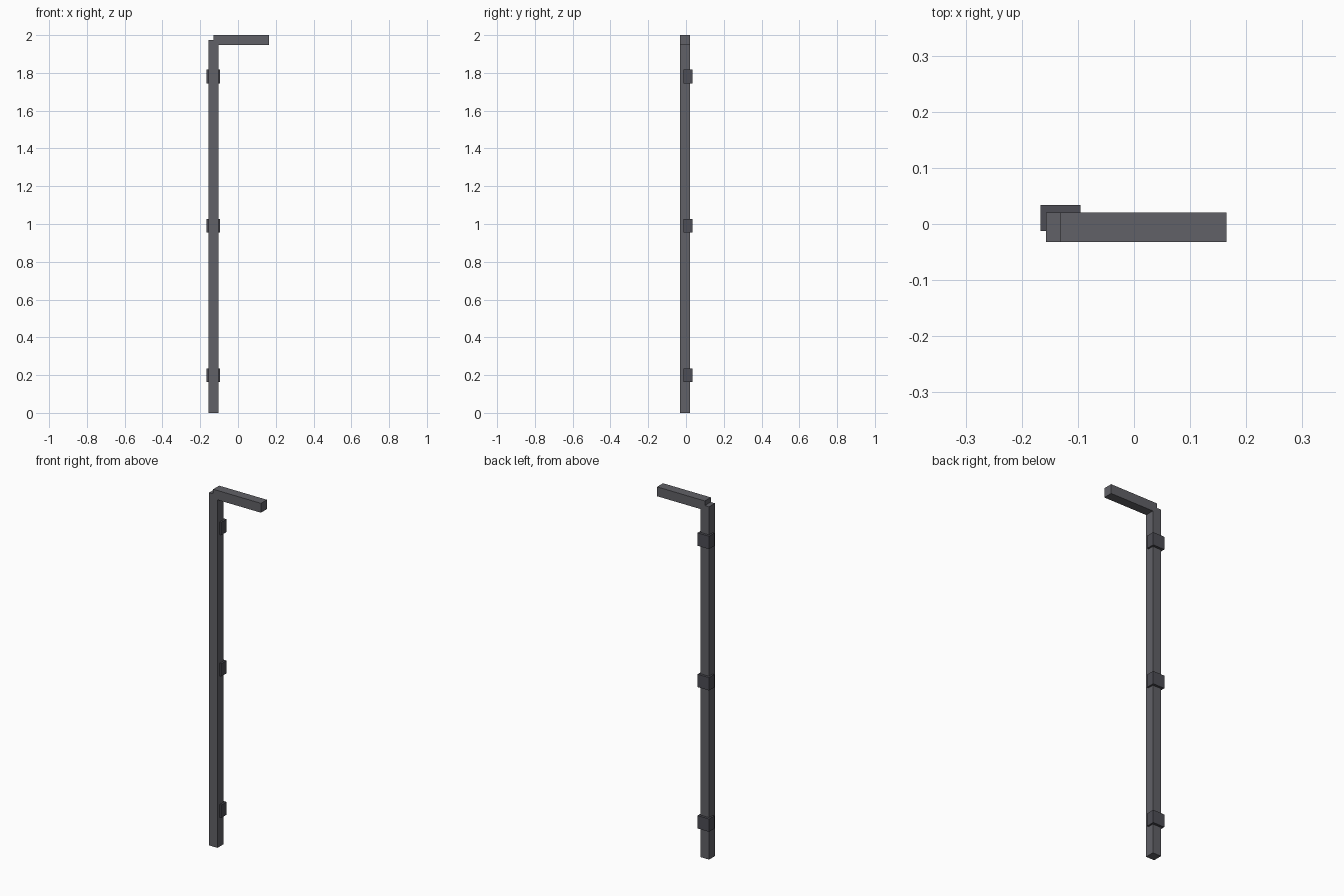
import bpy
import bmesh

if "Cube" in bpy.data.objects:
    bpy.data.objects.remove(bpy.data.objects["Cube"])


def material(name, rgb):
    m = bpy.data.materials.new(name)
    m.diffuse_color = (*rgb, 1.0)
    m.use_nodes = True
    m.node_tree.nodes["Principled BSDF"].inputs["Base Color"].default_value = m.diffuse_color
    return m


def box(name, lo, hi, mat):
    """Axis-aligned box between two opposite corners."""
    size = [b - a for a, b in zip(lo, hi)]
    mesh = bpy.data.meshes.new(name)
    bm = bmesh.new()
    bmesh.ops.create_cube(bm, size=1.0)
    bmesh.ops.scale(bm, vec=size, verts=bm.verts)
    bm.to_mesh(mesh)
    bm.free()
    mesh.materials.append(mat)
    obj = bpy.data.objects.new(name, mesh)
    obj.location = [(a + b) / 2 for a, b in zip(lo, hi)]
    bpy.context.collection.objects.link(obj)
    return obj


pipe_grey = material("pipe_grey", (0.12, 0.12, 0.135))
clamp_grey = material("clamp_grey", (0.075, 0.075, 0.09))

Y0, Y1 = -0.032, 0.0205

# Upright pipe, and the arm starting at its centre line
box("vertical_pipe", (-0.157, Y0, 0.0), (-0.1045, Y1, 1.974), pipe_grey)
box("top_arm", (-0.131, Y0, 1.9475), (0.1645, Y1, 2.0), pipe_grey)

# Wall clamps, evenly spaced behind the pipe
for i, z in enumerate((0.199, 0.99, 1.781)):
    box(f"wall_clamp_{i + 1}", (-0.1665, -0.0125, z - 0.036),
        (-0.095, 0.034, z + 0.036), clamp_grey)
